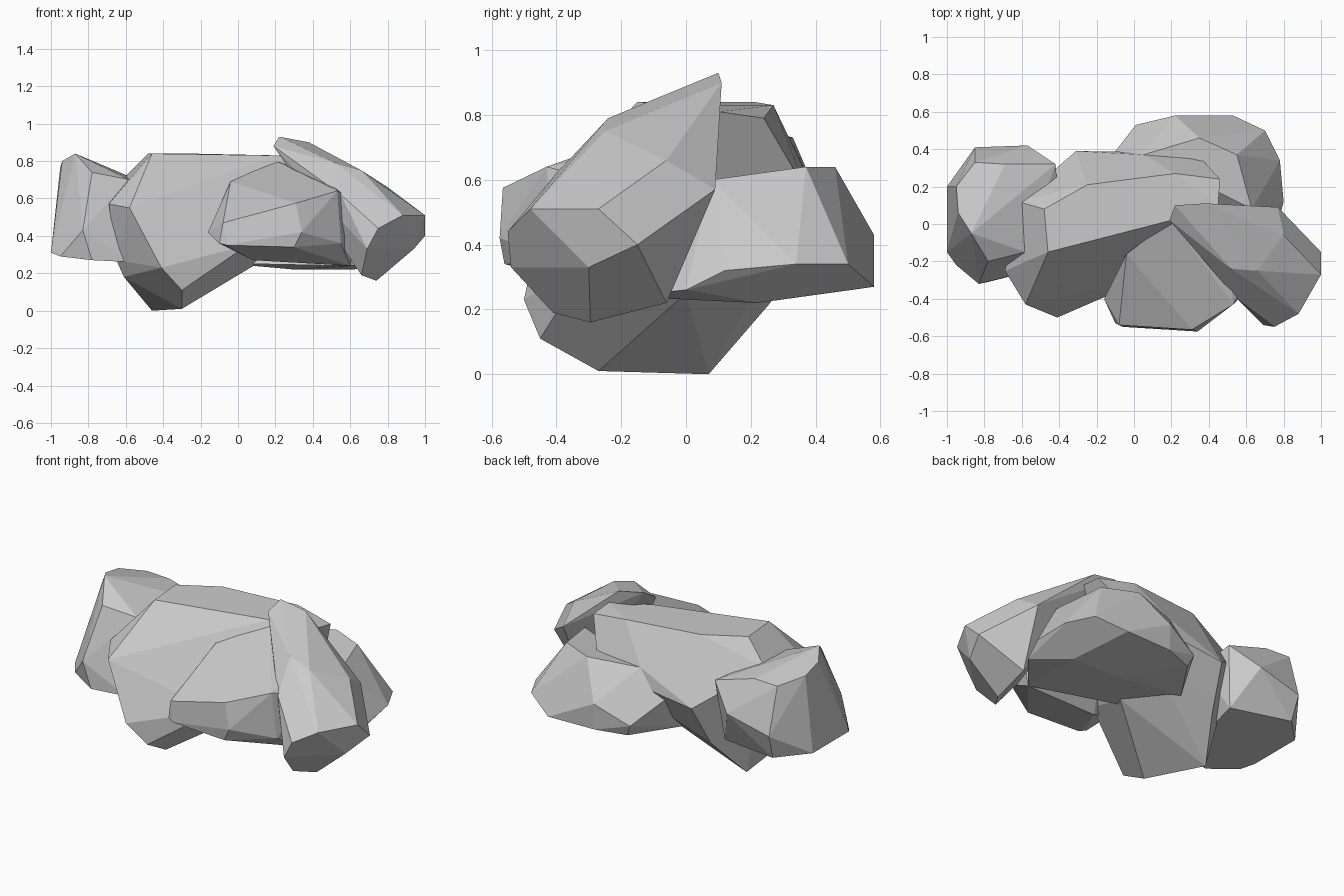
import bpy, bmesh, math


def boulder(name, corners):
    """Faceted rock: the convex hull of a few corners, near-flat facets merged."""
    bm = bmesh.new()
    for c in corners:
        bm.verts.new(c)
    res = bmesh.ops.convex_hull(bm, input=bm.verts[:])
    junk = {g for g in res["geom_interior"] + res["geom_unused"]
            if isinstance(g, bmesh.types.BMVert) and g.is_valid and not g.link_faces}
    bmesh.ops.delete(bm, geom=list(junk), context='VERTS')
    bmesh.ops.dissolve_limit(bm, angle_limit=math.radians(6),
                             verts=bm.verts[:], edges=bm.edges[:])
    bmesh.ops.recalc_face_normals(bm, faces=bm.faces[:])
    me = bpy.data.meshes.new(name)
    bm.to_mesh(me)
    bm.free()
    ob = bpy.data.objects.new(name, me)
    bpy.context.collection.objects.link(ob)
    return ob


# Large central rock, reaching the ground
boulder("main_boulder", [
    (-.46, -.15, .84), (-.48, .08, .84), (-.25, .21, .84), (.22, .27, .83),
    (.46, .24, .79), (.45, .10, .81), (.20, .02, .83), (-.62, .12, .70),
    (-.69, -.25, .57), (-.58, -.43, .55), (-.41, -.50, .23), (-.30, -.45, .11),
    (-.30, -.27, .01), (-.46, .07, 0), (-.61, -.20, .18), (-.65, -.22, .27),
    (-.31, .39, .47), (.05, .37, .62), (.33, .38, .55), (-.35, .26, .22),
    (.10, .0, .25), (.05, -.30, .35)])

# Upright rock on the left
boulder("left_boulder", [
    (-.87, -.05, .84), (-.94, .06, .80), (-.95, .20, .77), (-.85, .33, .73),
    (-.78, -.20, .74), (-1, .20, .31), (-1, -.15, .31), (-.95, -.22, .29),
    (-.83, -.32, .43), (-.78, -.31, .27), (-.58, -.26, .26), (-.58, -.15, .70),
    (-.85, .41, .45), (-.57, .42, .52), (-.69, .32, .73), (-.42, .32, .65),
    (-.46, .28, .28), (-.84, .36, .30), (-.40, .10, .60)])

# Low rock in front
boulder("front_boulder", [
    (-.16, -.40, .42), (-.10, -.53, .36), (-.06, -.55, .35), (.30, -.56, .34),
    (.34, -.575, .42), (.31, -.565, .575), (-.08, -.54, .47), (.53, -.43, .64),
    (.55, -.41, .36), (-.04, -.16, .69), (.20, .02, .80), (.08, -.25, .27),
    (.60, -.20, .24), (.50, -.10, .70), (.66, -.20, .58)])

# Tilted slab on the right
boulder("right_boulder", [
    (.22, .10, .93), (.38, .11, .90), (.19, .02, .88), (.80, -.06, .66),
    (1, -.27, .51), (1, -.15, .40), (.94, -.30, .33), (.88, -.48, .51),
    (.75, -.55, .44), (.52, -.24, .79), (.66, -.25, .75), (.77, .09, .57),
    (.69, -.54, .33), (.66, -.41, .19), (.74, -.295, .16), (.75, -.06, .22),
    (.55, -.40, .62)])

# Wide rock at the back, running under the others
boulder("back_boulder", [
    (.55, .37, .64), (.35, .46, .64), (.05, .37, .62), (.70, .50, .34),
    (.53, .58, .27), (.22, .58, .43), (.22, .57, .27), (.01, .53, .33),
    (.04, .51, .26), (.78, .34, .34), (.80, .12, .32), (.77, 0, .26),
    (.30, .22, .22), (.62, .22, .22), (.63, .08, .60), (-.13, .35, .48),
    (-.14, .24, .26), (.08, -.05, .25), (.60, -.20, .24)])
